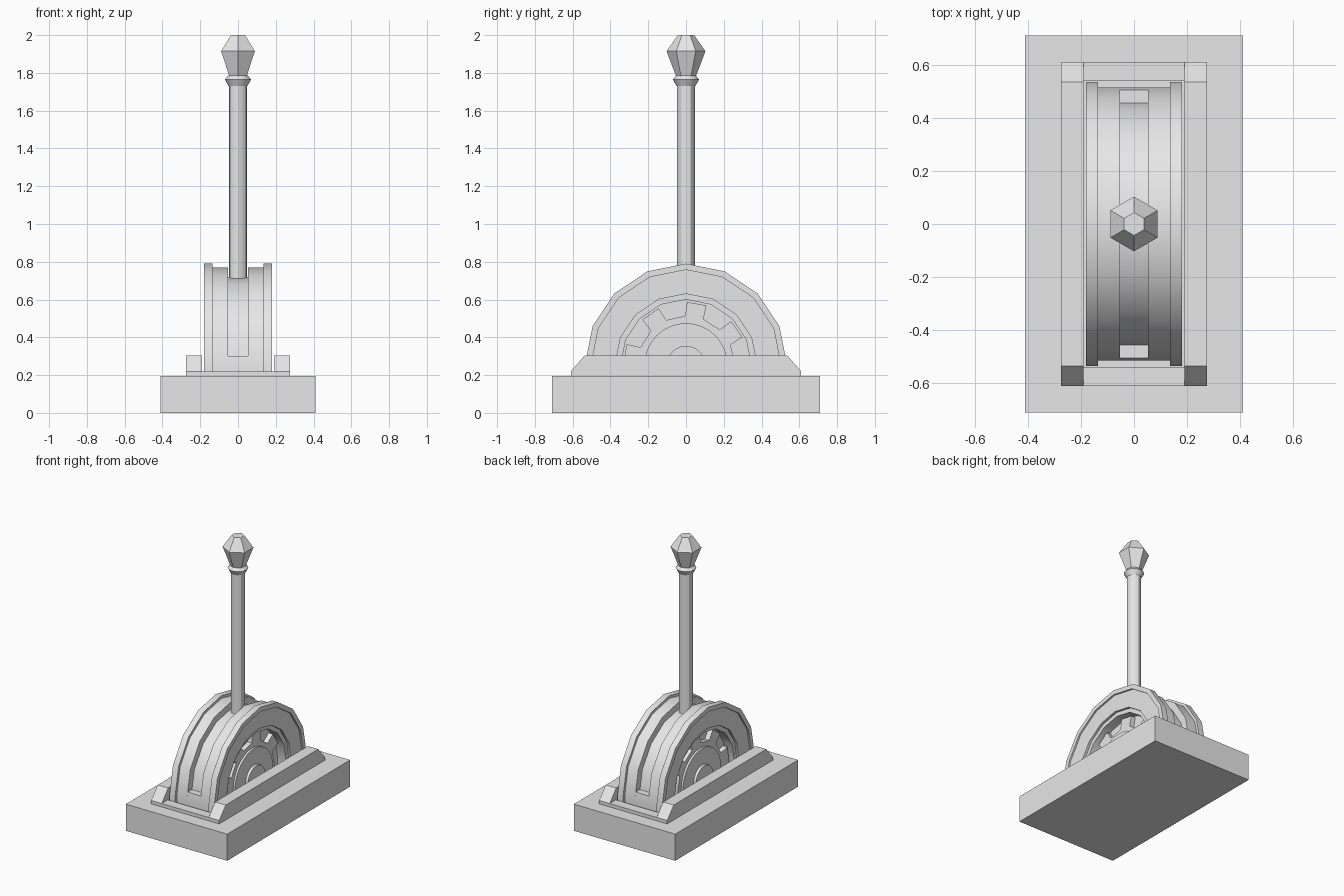
import bpy, bmesh, math
from math import sin, cos, pi, radians

cube = bpy.data.objects.get("Cube")
if cube:
    bpy.data.objects.remove(cube, do_unlink=True)

grey = bpy.data.materials.new("light_grey")
grey.use_nodes = True
GREY = (0.8, 0.8, 0.8, 1)
grey.diffuse_color = GREY
grey.node_tree.nodes["Principled BSDF"].inputs["Base Color"].default_value = GREY

BASE_TOP = 0.195
AXLE = 0.255  # height of the wheel centre


def finish(name, bm):
    bmesh.ops.recalc_face_normals(bm, faces=bm.faces)
    mesh = bpy.data.meshes.new(name)
    bm.to_mesh(mesh)
    bm.free()
    mesh.materials.append(grey)
    obj = bpy.data.objects.new(name, mesh)
    bpy.context.collection.objects.link(obj)
    bpy.ops.object.select_all(action='DESELECT')
    obj.select_set(True)
    bpy.context.view_layer.objects.active = obj
    bpy.ops.object.shade_smooth_by_angle(angle=radians(30))
    return obj


def prism(name, outline, x0, x1):
    """Extrude a (y, z) outline along x."""
    bm = bmesh.new()
    face = bm.faces.new([bm.verts.new((x0, y, z)) for y, z in outline])
    new = bmesh.ops.extrude_face_region(bm, geom=[face])["geom"]
    verts = [v for v in new if isinstance(v, bmesh.types.BMVert)]
    bmesh.ops.translate(bm, verts=verts, vec=(x1 - x0, 0, 0))
    return finish(name, bm)


def box(name, x0, x1, y0, y1, z0, z1):
    return prism(name, [(y0, z0), (y1, z0), (y1, z1), (y0, z1)], x0, x1)


def arc(r, sides):
    """Half circle above the axle, with straight feet down to the base."""
    pts = [(r * cos(pi * i / sides), AXLE + r * sin(pi * i / sides)) for i in range(sides + 1)]
    return [(r, BASE_TOP)] + pts + [(-r, BASE_TOP)]


def arch(name, outer, inner, x0, x1, sides=8):
    outline = arc(outer, sides)
    if inner:
        outline += arc(inner, sides)[::-1]
    return prism(name, outline, x0, x1)


def turned(name, profile, sides=6):
    """Upright faceted solid from (radius, height) rings."""
    bm = bmesh.new()
    rings = [[bm.verts.new((r * sin(2 * pi * i / sides), r * cos(2 * pi * i / sides), z))
              for i in range(sides)] for r, z in profile]
    for a, b in zip(rings, rings[1:]):
        for i in range(sides):
            j = (i + 1) % sides
            bm.faces.new((a[i], a[j], b[j], b[i]))
    bm.faces.new(rings[0])
    bm.faces.new(rings[-1])
    return finish(name, bm)


# Base slab and the frame around the wheel
box("base", -0.41, 0.41, -0.71, 0.71, 0, BASE_TOP)
for s, end in ((-1, "front"), (1, "back")):
    y0, y1 = sorted((s * 0.54, s * 0.61))
    box(end + "_sill", -0.19, 0.19, y0, y1, BASE_TOP, 0.22)

# Gear outline: eight wide notches per turn, the lower part sunk in the base
gear_outline = [(0.258, BASE_TOP)]
for k in range(-2, 3):
    mid = 10 + 45 * k
    for r, offset in ((0.258, -11), (0.332, -9), (0.332, 9), (0.258, 11)):
        a = radians(mid + offset)
        if abs(a) < pi / 2:
            gear_outline.append((r * sin(a), AXLE + r * cos(a)))
gear_outline = [(-0.325, BASE_TOP)] + gear_outline[1:] + [(0.25, BASE_TOP)]

# Centre of the drum: slot floor and the blocks closing both slot ends
arch("slot_floor", 0.465, 0, -0.08, 0.08)
for s, end in ((-1, "front"), (1, "back")):
    prism(end + "_slot_stop", [(s * 0.44, BASE_TOP), (s * 0.515, BASE_TOP), (s * 0.515, AXLE),
                               (s * 0.506, 0.3), (s * 0.44, 0.3)], -0.06, 0.06)

# Matching parts on both sides
for s, side in ((-1, "right"), (1, "left")):
    prism(side + "_rail", [(-0.61, BASE_TOP), (0.61, BASE_TOP), (0.61, 0.22), (0.535, 0.305),
                           (-0.535, 0.305), (-0.61, 0.22)], s * 0.19, s * 0.275)
    arch(side + "_drum", 0.515, 0.36, s * 0.053, s * 0.135)
    arch(side + "_rim", 0.535, 0.502, s * 0.135, s * 0.18)
    arch(side + "_cheek", 0.502, 0.375, s * 0.13, s * 0.168)
    arch(side + "_inner_ring", 0.375, 0.345, s * 0.07, s * 0.15)
    prism(side + "_gear", gear_outline, s * 0.07, s * 0.115)
    arch(side + "_gear_disc", 0.22, 0, s * 0.07, s * 0.13, 16)
    arch(side + "_hub", 0.1, 0, s * 0.07, s * 0.15, 16)

# Lever with collar and faceted knob
turned("lever_shaft", [(0.048, 0.68), (0.048, 1.75)], 12)
turned("lever_collar", [(0.05, 1.73), (0.069, 1.765), (0.052, 1.785)], 12)
turned("lever_knob", [(0.052, 1.78), (0.103, 1.915), (0.043, 2.0)])
